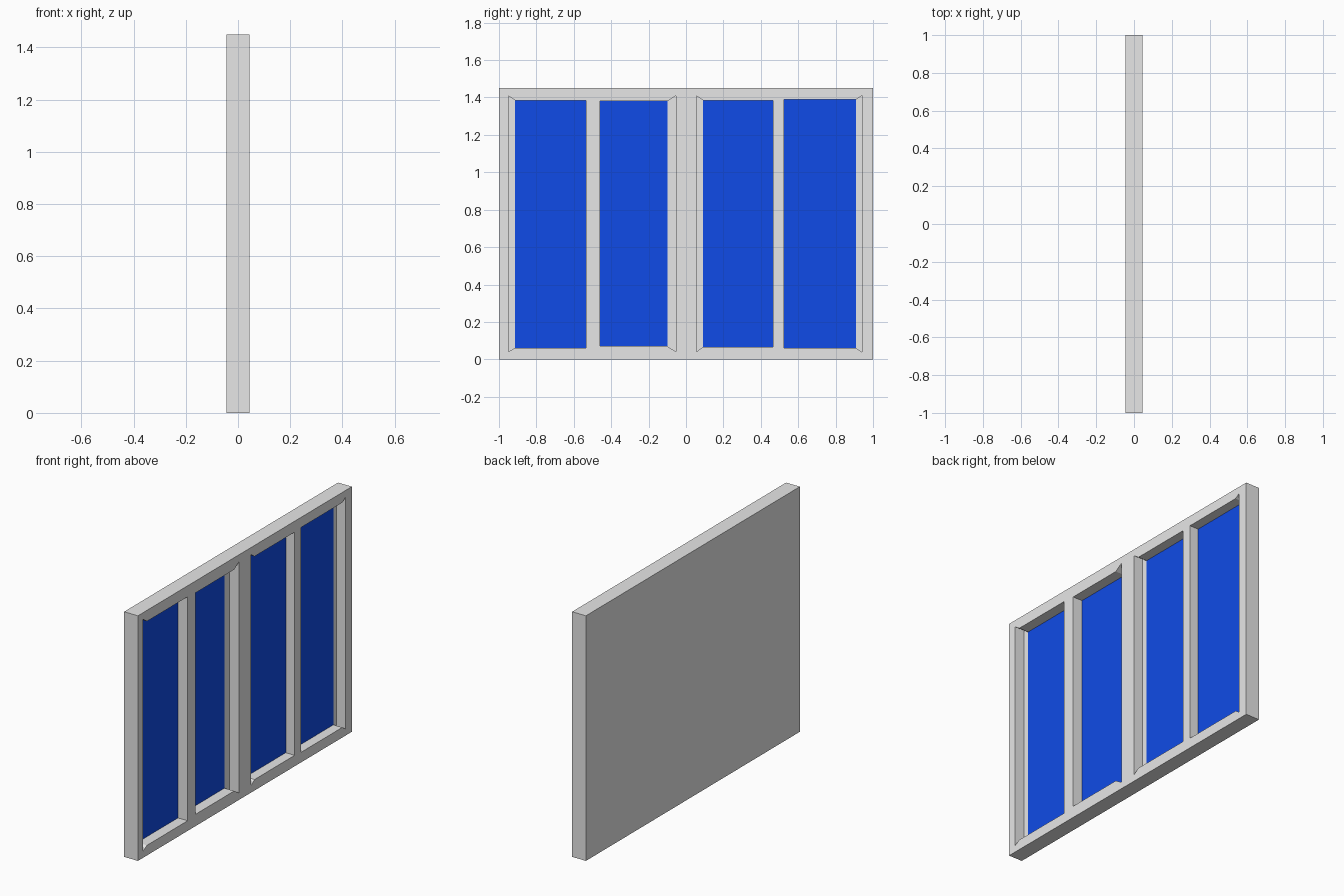
import bpy
import bmesh

cube = bpy.data.objects.get("Cube")
if cube:
    bpy.data.objects.remove(cube, do_unlink=True)

HALF_T = 0.045      # half thickness of the frame
HEIGHT = 1.45


def make_material(name, rgb):
    mat = bpy.data.materials.new(name)
    mat.use_nodes = True
    mat.diffuse_color = (*rgb, 1)
    mat.node_tree.nodes["Principled BSDF"].inputs["Base Color"].default_value = (*rgb, 1)
    return mat


def make_object(name, bm, mat):
    bmesh.ops.recalc_face_normals(bm, faces=bm.faces)
    mesh = bpy.data.meshes.new(name)
    bm.to_mesh(mesh)
    bm.free()
    mesh.materials.append(mat)
    obj = bpy.data.objects.new(name, mesh)
    bpy.context.collection.objects.link(obj)
    return obj


def add_prism(bm, outline, x0, x1):
    """Extrude a (y, z) outline along x."""
    face = bm.faces.new([bm.verts.new((x0, y, z)) for y, z in outline])
    ext = bmesh.ops.extrude_face_region(bm, geom=[face])["geom"]
    verts = [v for v in ext if isinstance(v, bmesh.types.BMVert)]
    bmesh.ops.translate(bm, verts=verts, vec=(x1 - x0, 0, 0))


def rectangle(y0, y1, z0, z1):
    return [(y0, z0), (y1, z0), (y1, z1), (y0, z1)]


grey = make_material("frame grey", (0.8, 0.8, 0.8))
blue = make_material("glass blue", (0.0056, 0.077, 0.87))

# Panes: y range, z range, outer y of the flared side, recess depth
panes = [
    (-0.915, -0.535, 0.06, 1.385, -0.95, 0.065),
    (-0.46, -0.10, 0.07, 1.38, -0.053, 0.065),
    (0.09, 0.465, 0.065, 1.385, 0.055, 0.06),
    (0.525, 0.91, 0.06, 1.39, 0.94, 0.06),
]

# Frame slab
bm = bmesh.new()
add_prism(bm, rectangle(-1, 1, 0, HEIGHT), -HALF_T, HALF_T)
frame = make_object("window_frame", bm, grey)

# Recess cutter, each pocket widened on its outer side, and the glass plates
cut = bmesh.new()
for i, (y0, y1, z0, z1, flare, depth) in enumerate(panes, 1):
    floor = HALF_T - depth
    low, high = 0.04, 1.41
    outline = rectangle(y0, y1, z0, z1)
    if flare < y0:
        outline += [(flare, high), (flare, low)]
    else:
        outline[2:2] = [(flare, low), (flare, high)]
    add_prism(cut, outline, floor, HALF_T + 0.1)

    bm = bmesh.new()
    add_prism(bm, rectangle(y0, y1, z0, z1), floor - 0.002, floor + 0.002)
    make_object(f"glass_pane_{i}", bm, blue)
cutter = make_object("recess_cutter", cut, grey)
cutter.hide_render = True

# Cut the recesses and discard the cutter
mod = frame.modifiers.new("recesses", 'BOOLEAN')
mod.operation = 'DIFFERENCE'
mod.solver = 'EXACT'
mod.object = cutter
bpy.context.view_layer.objects.active = frame
bpy.ops.object.modifier_apply(modifier=mod.name)
bpy.data.objects.remove(cutter, do_unlink=True)
